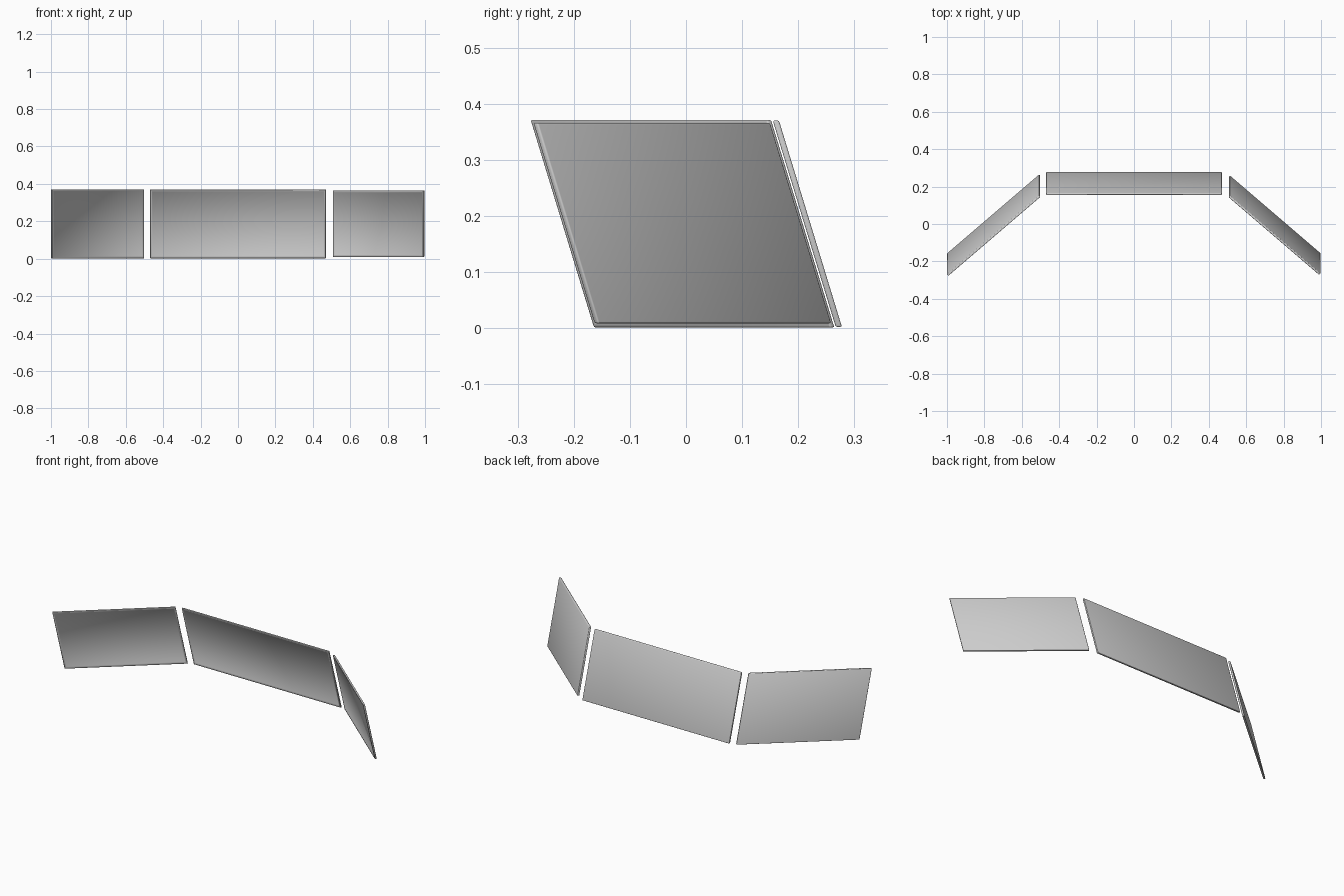
import bpy, bmesh
from math import radians
from mathutils import Matrix, Vector

if "Cube" in bpy.data.objects:
    bpy.data.objects.remove(bpy.data.objects["Cube"])

LEAN = 0.305  # forward shift in y per unit of height


def panel(name, center, length, height, yaw):
    bm = bmesh.new()
    # thin slab standing upright
    bmesh.ops.create_cube(bm, size=1)
    bmesh.ops.scale(bm, vec=(length, 0.011, height), verts=bm.verts)
    # recessed screen with a raised rim on the front
    front = min(bm.faces, key=lambda f: f.calc_center_median().y)
    outer = [e for e in bm.edges]
    bmesh.ops.inset_region(bm, faces=[front], thickness=0.012)
    bmesh.ops.inset_region(bm, faces=[front], thickness=0.005, depth=-0.004)
    # softened outer edges
    bmesh.ops.bevel(bm, geom=outer, offset=0.003, segments=2, profile=0.5,
                    affect='EDGES')
    # turn the panel, then lean its top straight forward
    bm.transform(Matrix.Translation(Vector(center)) @ Matrix.Rotation(radians(yaw), 4, 'Z'))
    for v in bm.verts:
        v.co.y -= LEAN * v.co.z
    bmesh.ops.recalc_face_normals(bm, faces=bm.faces)
    for f in bm.faces:
        f.smooth = True
    mesh = bpy.data.meshes.new(name)
    bm.to_mesh(mesh)
    bm.free()
    obj = bpy.data.objects.new(name, mesh)
    bpy.context.collection.objects.link(obj)


# three screens in a shallow arc; the right one is slightly smaller
panel("center_screen", (0, 0.273, 0.186), 0.94, 0.368, 0)
panel("left_screen", (-0.75, 0.0505, 0.186), 0.649, 0.370, 40.6)
panel("right_screen", (0.7515, 0.0505, 0.187), 0.638, 0.357, -40.6)
